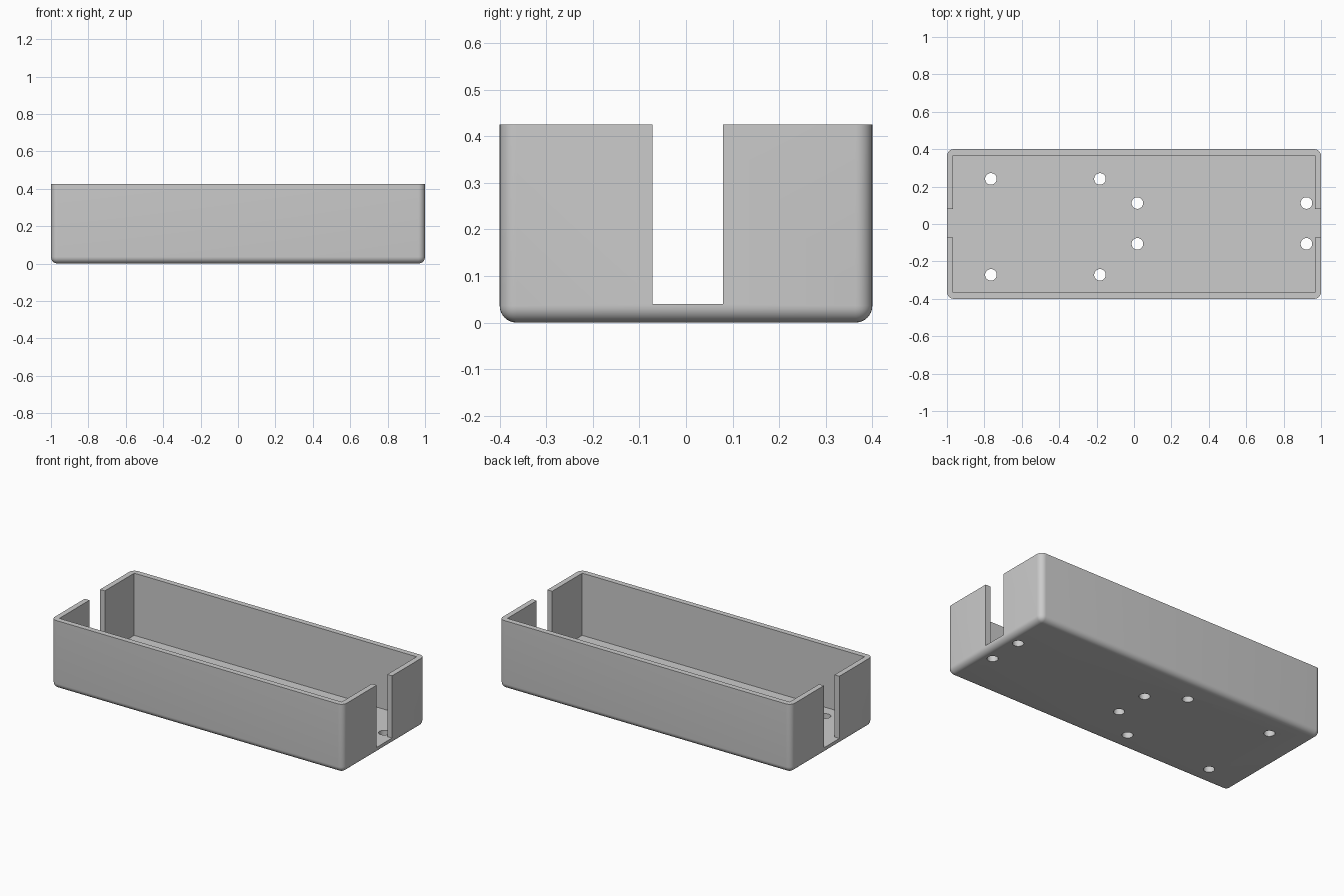
import bpy, bmesh
from mathutils import Matrix

if "Cube" in bpy.data.objects:
    bpy.data.objects.remove(bpy.data.objects["Cube"], do_unlink=True)

HX, HY, H = 1.0, 0.4, 0.425        # half length, half width, height
IX, IY, FLOOR = 0.967, 0.366, 0.04  # cavity half sizes and floor level
SLOT_LO, SLOT_HI = -0.072, 0.079    # end slot extents in y
RADIUS = 0.036

grey = bpy.data.materials.new("plain grey")
grey.use_nodes = True
color = (0.6, 0.6, 0.6, 1)
grey.diffuse_color = color
grey.node_tree.nodes["Principled BSDF"].inputs["Base Color"].default_value = color


def make_object(name, bm):
    bmesh.ops.recalc_face_normals(bm, faces=bm.faces)
    mesh = bpy.data.meshes.new(name)
    bm.to_mesh(mesh)
    bm.free()
    mesh.materials.append(grey)
    obj = bpy.data.objects.new(name, mesh)
    bpy.context.collection.objects.link(obj)
    return obj


def activate(obj):
    bpy.ops.object.select_all(action='DESELECT')
    obj.select_set(True)
    bpy.context.view_layer.objects.active = obj


def cut(target, cutter):
    cutter.hide_render = True
    mod = target.modifiers.new(cutter.name, 'BOOLEAN')
    mod.operation = 'DIFFERENCE'
    mod.solver = 'EXACT'
    mod.object = cutter
    activate(target)
    bpy.ops.object.modifier_apply(modifier=mod.name)
    bpy.data.objects.remove(cutter, do_unlink=True)


# Outer shell: block with rounded upright and bottom edges, sharp rim
bm = bmesh.new()
bmesh.ops.create_cube(bm, size=1, matrix=Matrix.Translation((0, 0, H / 2))
                      @ Matrix.Diagonal((2 * HX, 2 * HY, H, 1)))
edges = [e for e in bm.edges if min(v.co.z for v in e.verts) < H / 2]
bmesh.ops.bevel(bm, geom=edges, offset=RADIUS, segments=8, profile=0.5, affect='EDGES')
tray = make_object("open_tray", bm)

# Cavity and both end slots as one cross-shaped cutter
right_end = [(IX, -IY), (IX, SLOT_LO), (HX + 0.1, SLOT_LO),
             (HX + 0.1, SLOT_HI), (IX, SLOT_HI), (IX, IY)]
outline = right_end + [(-x, y) for x, y in reversed(right_end)]
bm = bmesh.new()
face = bm.faces.new([bm.verts.new((x, y, FLOOR)) for x, y in outline])
top = bmesh.ops.extrude_face_region(bm, geom=[face])["geom"]
bmesh.ops.translate(bm, vec=(0, 0, H),
                    verts=[v for v in top if isinstance(v, bmesh.types.BMVert)])
cut(tray, make_object("cavity_cutter", bm))

# Two rectangular groups of screw holes through the floor
bm = bmesh.new()
for xs, ys in (((-0.765, -0.182), (-0.272, 0.241)),
               ((0.018, 0.922), (-0.106, 0.112))):
    for x in xs:
        for y in ys:
            bmesh.ops.create_cone(bm, cap_ends=True, segments=32, radius1=0.031,
                                  radius2=0.031, depth=0.3,
                                  matrix=Matrix.Translation((x, y, 0.02)))
cut(tray, make_object("hole_cutter", bm))

activate(tray)
bpy.ops.object.shade_smooth_by_angle(angle=0.6)
